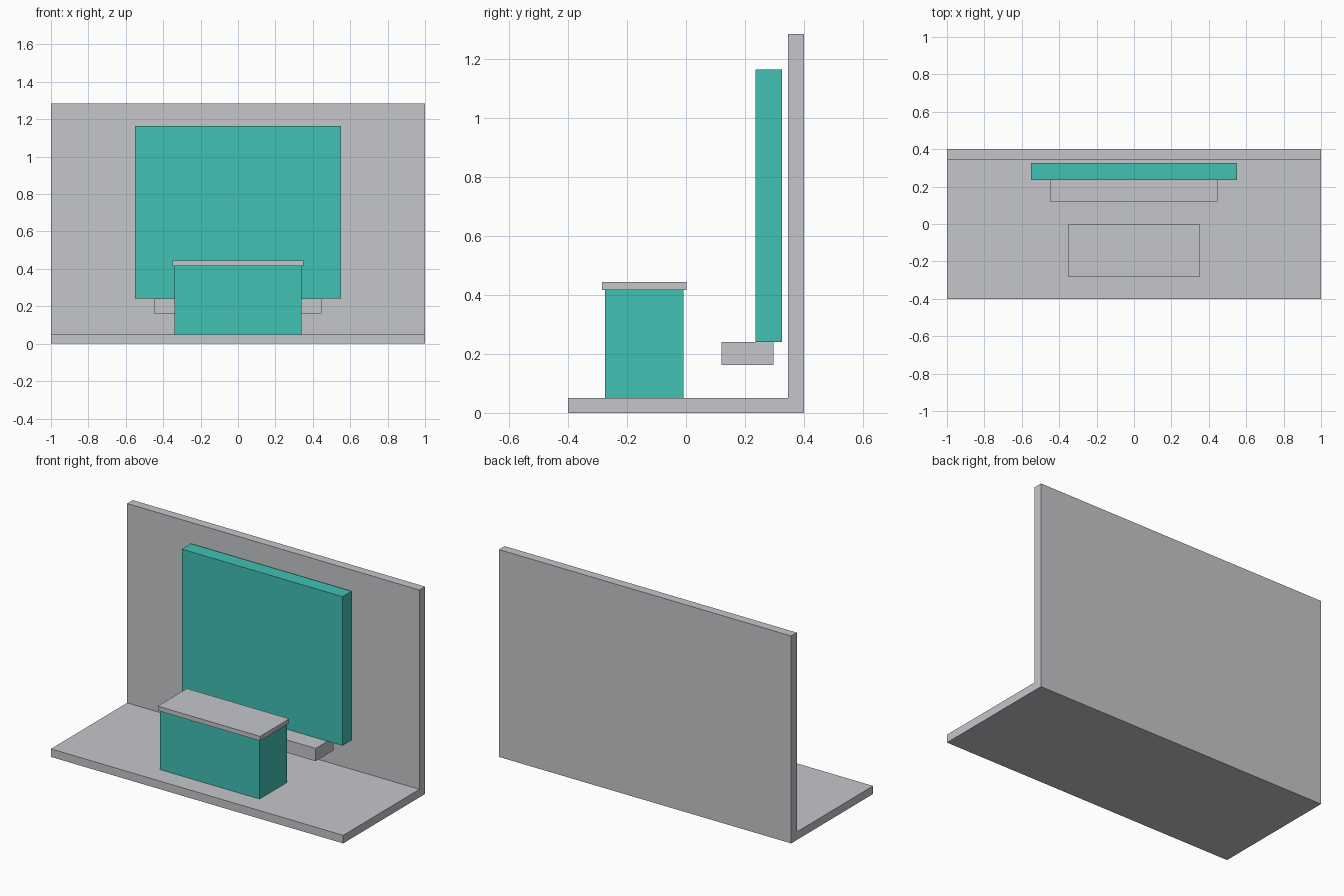
import bpy
import bmesh

cube = bpy.data.objects.get("Cube")
if cube:
    bpy.data.objects.remove(cube, do_unlink=True)


def material(name, color):
    mat = bpy.data.materials.new(name)
    mat.use_nodes = True
    mat.diffuse_color = color
    mat.node_tree.nodes["Principled BSDF"].inputs["Base Color"].default_value = color
    return mat


grey = material("light grey", (0.558, 0.565, 0.591, 1))
teal = material("teal", (0.053, 0.533, 0.451, 1))


def extrude_profile(name, profile, half_width, mat):
    """Extrude a (y, z) side profile symmetrically along x."""
    bm = bmesh.new()
    face = bm.faces.new([bm.verts.new((-half_width, y, z)) for y, z in profile])
    extruded = bmesh.ops.extrude_face_region(bm, geom=[face])["geom"]
    verts = [v for v in extruded if isinstance(v, bmesh.types.BMVert)]
    bmesh.ops.translate(bm, verts=verts, vec=(2 * half_width, 0, 0))
    bmesh.ops.recalc_face_normals(bm, faces=bm.faces)
    mesh = bpy.data.meshes.new(name)
    bm.to_mesh(mesh)
    bm.free()
    mesh.materials.append(mat)
    obj = bpy.data.objects.new(name, mesh)
    bpy.context.collection.objects.link(obj)
    return obj


def box(name, half_width, y0, y1, z0, z1, mat):
    return extrude_profile(name, [(y0, z0), (y1, z0), (y1, z1), (y0, z1)], half_width, mat)


# Floor and back wall in one L-shaped piece
extrude_profile("floor_and_wall",
                [(-0.4, 0), (0.4, 0), (0.4, 1.283), (0.345, 1.283), (0.345, 0.05), (-0.4, 0.05)],
                1.0, grey)

# Raised panel standing on the ledge in front of the wall
box("back_panel", 0.55, 0.236, 0.325, 0.241, 1.163, teal)
box("ledge", 0.447, 0.12, 0.297, 0.162, 0.241, grey)

# Counter with an overhanging top
box("counter_body", 0.34, -0.275, -0.008, 0.002, 0.416, teal)
box("counter_top", 0.35, -0.284, 0.001, 0.416, 0.444, grey)
